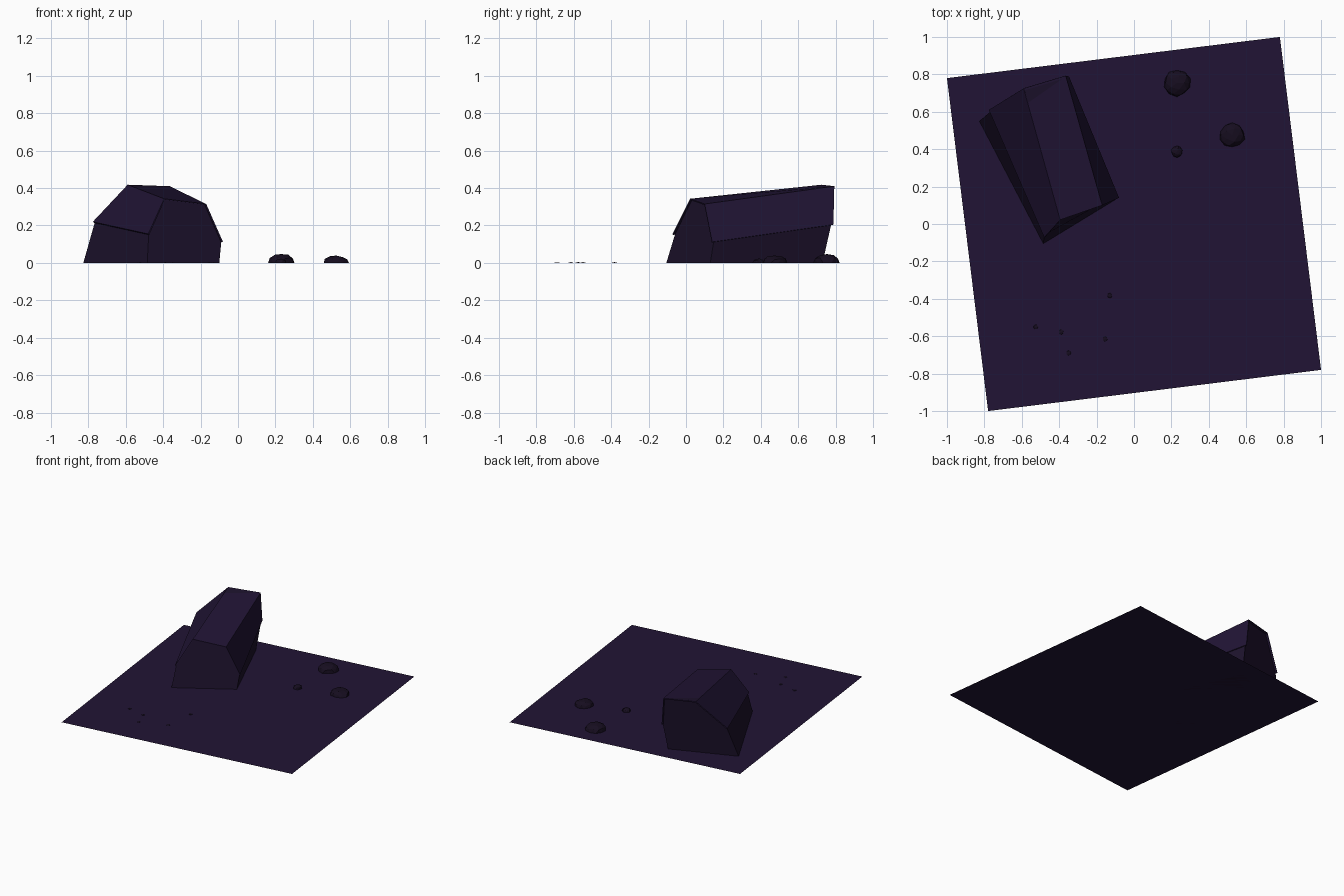
import bpy, bmesh, random
from mathutils import Vector

if "Cube" in bpy.data.objects:
    bpy.data.objects.remove(bpy.data.objects["Cube"])

random.seed(4)


def material(name, rgb):
    m = bpy.data.materials.new(name)
    m.diffuse_color = (*rgb, 1)
    m.use_nodes = True
    m.node_tree.nodes["Principled BSDF"].inputs["Base Color"].default_value = m.diffuse_color
    return m


earth = material("dark_purple", (0.015, 0.007, 0.035))
wall_mat = material("wall_dark", (0.012, 0.006, 0.025))
stone = material("stone_dark", (0.008, 0.004, 0.014))


def make(name, verts, faces, mat):
    me = bpy.data.meshes.new(name)
    me.from_pydata([tuple(v) for v in verts], [], faces)
    me.materials.append(mat)
    ob = bpy.data.objects.new(name, me)
    bpy.context.collection.objects.link(ob)
    bm = bmesh.new()
    bm.from_mesh(me)
    bmesh.ops.recalc_face_normals(bm, faces=bm.faces)
    bm.to_mesh(me)
    bm.free()
    return ob


# Ground: one tilted square
ground = make("ground", [(-1, .78, 0), (-.78, -1, 0), (1, -.78, 0), (.78, 1, 0)],
              [(0, 1, 2, 3)], earth)

# Roof profile at the front and back ends: left eave, left ridge, right ridge, right eave
front = [Vector(p) for p in [(-.48, -.072, .155), (-.395, .022, .343),
                             (-.17, .10, .315), (-.08, .14, .112)]]
back = [Vector(p) for p in [(-.776, .61, .22), (-.59, .725, .418),
                            (-.365, .793, .41), (-.347, .788, .205)]]

# Crooked house body: roof profile pulled inwards, walls continued to the ground
middle = sum(front + back, Vector()) / 8


def inset(p):
    d = middle - p
    d.z = -.25 * abs(d.z)
    return p + d * .03


f = [Vector((-.485, -.105, 0))] + [inset(p) for p in front] + [Vector((-.10, .13, 0))]
b = [Vector((-.827, .55, 0))] + [inset(p) for p in back] + [Vector((-.36, .73, 0))]
sides = [(i, (i + 1) % 6, (i + 1) % 6 + 6, i + 6) for i in range(6)]
make("house_walls", f + b, [tuple(range(6)), tuple(range(6, 12))] + sides, wall_mat)

# Gambrel roof sheet with a slight overhang
roof = make("roof", front + back, [(i, i + 1, i + 5, i + 4) for i in range(3)], earth)
sol = roof.modifiers.new("thickness", 'SOLIDIFY')
sol.thickness = .008
sol.offset = -1


# Low faceted mounds, cut off at ground level
def mound(name, x, y, r, h, sub):
    bm = bmesh.new()
    bmesh.ops.create_icosphere(bm, subdivisions=sub, radius=1)
    for v in bm.verts:
        v.co *= random.uniform(.9, 1.05)
        v.co = Vector((x + v.co.x * r, y + v.co.y * r, v.co.z * h))
    bmesh.ops.bisect_plane(bm, geom=bm.verts[:] + bm.edges[:] + bm.faces[:],
                           plane_co=(0, 0, 0), plane_no=(0, 0, -1), clear_outer=True)
    me = bpy.data.meshes.new(name)
    bm.to_mesh(me)
    bm.free()
    me.materials.append(stone)
    bpy.context.collection.objects.link(bpy.data.objects.new(name, me))


for i, (x, y, r, h) in enumerate([(.23, .755, .073, .05), (.525, .475, .069, .041),
                                  (.23, .387, .032, .025)]):
    mound(f"mound_{i}", x, y, r, h, 2)

# Tiny pebbles in front of the house
for i, (x, y) in enumerate([(-.525, -.55), (-.39, -.577), (-.35, -.69),
                            (-.155, -.615), (-.13, -.383)]):
    mound(f"pebble_{i}", x, y, .015, .004, 1)
